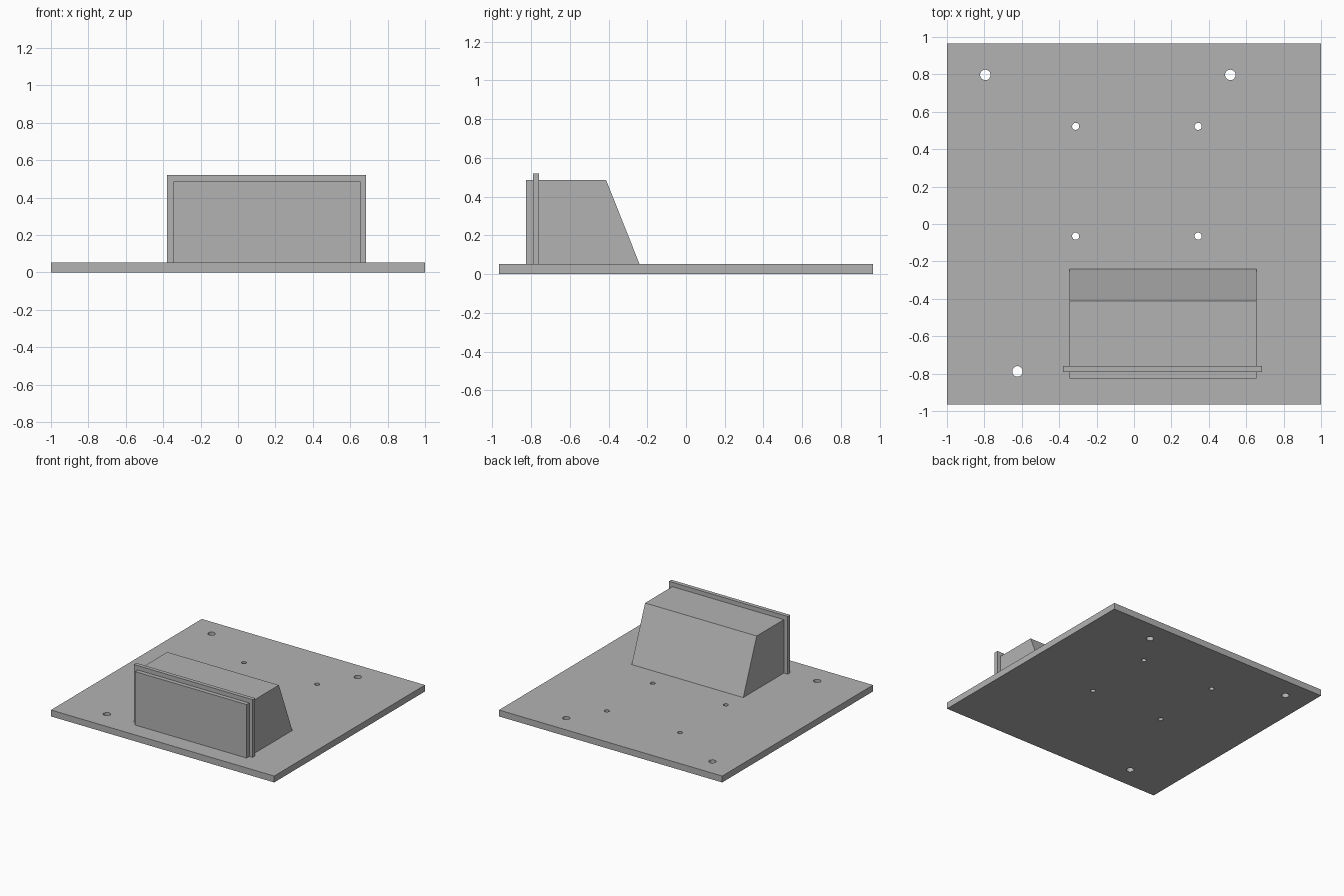
import bpy
import bmesh

cube = bpy.data.objects.get("Cube")
if cube:
    bpy.data.objects.remove(cube, do_unlink=True)

grey = bpy.data.materials.new("plain grey")
grey.use_nodes = True
colour = (0.45, 0.45, 0.45, 1)
grey.diffuse_color = colour
grey.node_tree.nodes["Principled BSDF"].inputs["Base Color"].default_value = colour


def add_object(name, bm):
    bmesh.ops.recalc_face_normals(bm, faces=bm.faces)
    mesh = bpy.data.meshes.new(name)
    bm.to_mesh(mesh)
    bm.free()
    mesh.materials.append(grey)
    obj = bpy.data.objects.new(name, mesh)
    bpy.context.collection.objects.link(obj)
    return obj


def side_profile(name, x0, x1, profile):
    """Extrude a (y, z) outline from x0 to x1."""
    bm = bmesh.new()
    face = bm.faces.new([bm.verts.new((x0, y, z)) for y, z in profile])
    ext = bmesh.ops.extrude_face_region(bm, geom=[face])["geom"]
    verts = [v for v in ext if isinstance(v, bmesh.types.BMVert)]
    bmesh.ops.translate(bm, verts=verts, vec=(x1 - x0, 0, 0))
    return add_object(name, bm)


def block(name, x0, x1, y0, y1, z0, z1):
    return side_profile(name, x0, x1, [(y0, z0), (y1, z0), (y1, z1), (y0, z1)])


TOP = 0.052

# Mounting plate
plate = block("base_plate", -1, 1, -0.965, 0.965, 0, TOP)

# Drilled holes: three large, four small
large = [(-0.795, 0.797), (0.515, 0.797), (-0.623, -0.788)]
small = [(x, y) for x in (-0.312, 0.343) for y in (0.522, -0.065)]
bm = bmesh.new()
for points, radius in ((large, 0.028), (small, 0.019)):
    for x, y in points:
        made = bmesh.ops.create_cone(bm, cap_ends=True, segments=32,
                                     radius1=radius, radius2=radius, depth=0.3)
        bmesh.ops.translate(bm, verts=made["verts"], vec=(x, y, 0))
drills = add_object("hole_cutter", bm)
drills.hide_render = True
drills.hide_viewport = True
cut = plate.modifiers.new("holes", "BOOLEAN")
cut.operation = "DIFFERENCE"
cut.solver = "EXACT"
cut.object = drills

# Housing with a sloping back
side_profile("housing", -0.345, 0.655,
             [(-0.825, TOP), (-0.24, TOP), (-0.412, 0.485), (-0.825, 0.485)])

# Thin flange around the housing
block("flange", -0.38, 0.685, -0.791, -0.759, TOP, 0.52)

# Smooth hole walls, crisp edges elsewhere
bpy.ops.object.select_all(action="DESELECT")
plate.select_set(True)
bpy.context.view_layer.objects.active = plate
bpy.ops.object.modifier_apply(modifier=cut.name)
bpy.ops.object.shade_smooth_by_angle()
bpy.data.objects.remove(drills, do_unlink=True)
